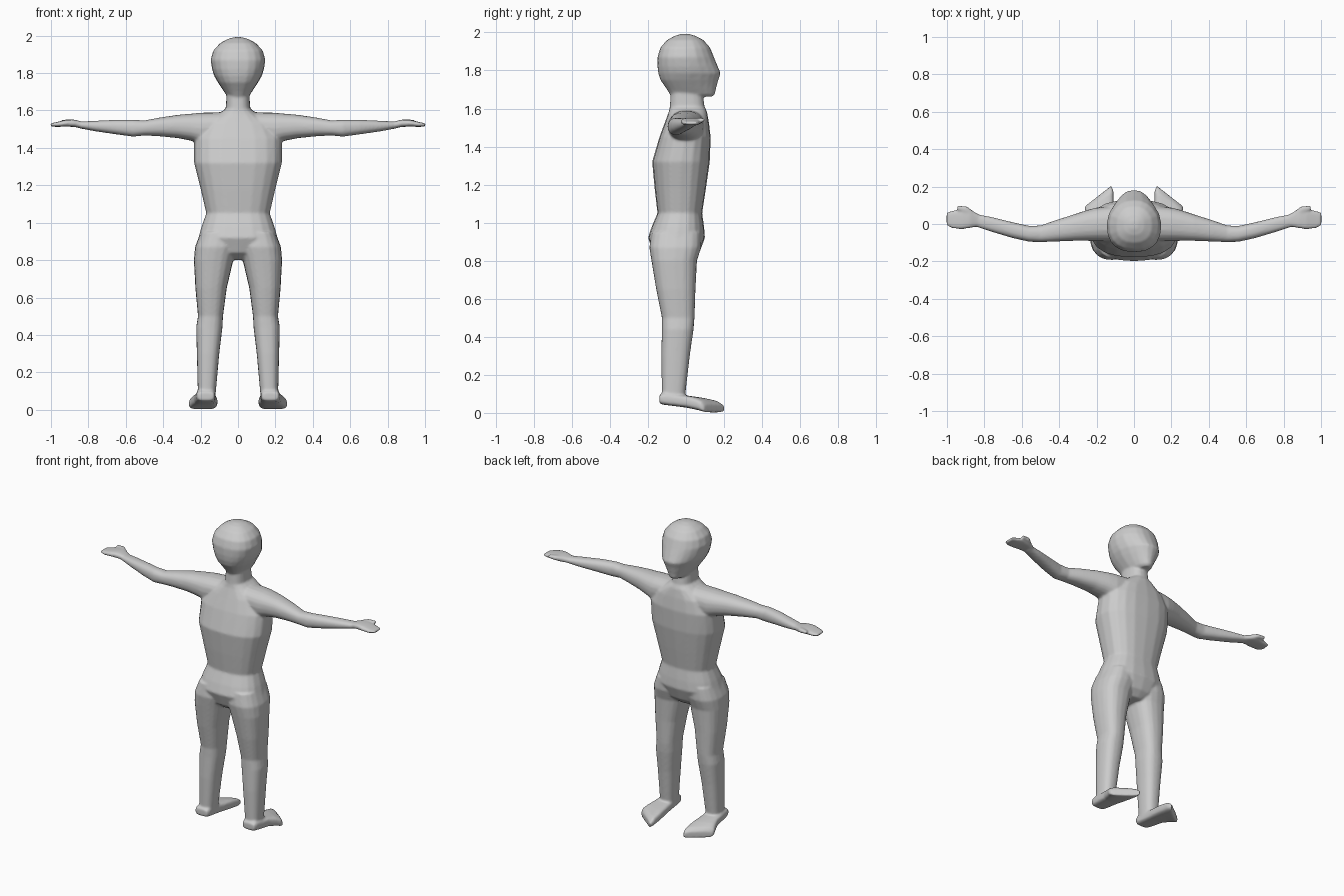
import bpy, bmesh, math

bm = bmesh.new()
N = 20


def loft(axis, sections, power=0.8, mirror=False, warp=None):
    """Closed skin through rounded sections: (position, a0, a1, b0, b1)."""
    for side in ((1, -1) if mirror else (1,)):
        rings = []
        for pos, a0, a1, b0, b1 in sections:
            ring = []
            for i in range(N):
                t = 2 * math.pi * i / N
                c, s = math.cos(t), math.sin(t)
                a = (a0 + a1) / 2 + (a1 - a0) / 2 * math.copysign(abs(c) ** power, c)
                b = (b0 + b1) / 2 + (b1 - b0) / 2 * math.copysign(abs(s) ** power, s)
                p = {'X': (pos, a, b), 'Y': (a, pos, b), 'Z': (a, b, pos)}[axis]
                if warp:
                    p = warp(*p)
                ring.append(bm.verts.new((p[0] * side, p[1], p[2])))
            rings.append(ring)
        for r, q in zip(rings, rings[1:]):
            for i in range(N):
                j = (i + 1) % N
                bm.faces.new((r[i], r[j], q[j], q[i]))
        bm.faces.new(rings[0][::-1])
        bm.faces.new(rings[-1])


def centred(rows):
    return [(z, -w, w, y0, y1) for z, w, y0, y1 in rows]


# Torso and neck: height, half width, back, front
loft('Z', centred([
    (0.80, 0.06, -0.12, 0.03), (0.84, 0.15, -0.17, 0.07),
    (0.92, 0.212, -0.20, 0.10), (0.98, 0.195, -0.18, 0.095),
    (1.05, 0.17, -0.15, 0.085), (1.18, 0.20, -0.165, 0.105),
    (1.32, 0.235, -0.178, 0.125), (1.45, 0.235, -0.14, 0.13),
    (1.53, 0.19, -0.11, 0.12), (1.585, 0.10, -0.09, 0.11),
    (1.61, 0.066, -0.085, 0.098), (1.70, 0.06, -0.08, 0.085)]), 0.8)

# Head, narrowing toward the face
loft('Z', centred([
    (1.663, 0.04, -0.05, 0.14), (1.675, 0.058, -0.085, 0.153),
    (1.70, 0.075, -0.10, 0.157), (1.75, 0.108, -0.135, 0.17),
    (1.785, 0.128, -0.146, 0.183), (1.82, 0.139, -0.15, 0.168),
    (1.87, 0.147, -0.15, 0.147), (1.92, 0.133, -0.135, 0.127),
    (1.96, 0.096, -0.10, 0.092), (1.982, 0.055, -0.06, 0.05),
    (1.992, 0.02, -0.025, 0.015)]), 0.82,
    warp=lambda x, y, z: (x * (1 - 1.8 * max(0, y - 0.03)), y, z))

# Legs: height, inner, outer, back, front
loft('Z', [
    (0.05, 0.122, 0.215, -0.132, 0.0), (0.10, 0.118, 0.215, -0.127, -0.003),
    (0.30, 0.10, 0.22, -0.13, 0.02), (0.44, 0.083, 0.224, -0.127, 0.04),
    (0.50, 0.08, 0.214, -0.127, 0.045), (0.65, 0.06, 0.228, -0.157, 0.05),
    (0.80, 0.025, 0.236, -0.182, 0.058), (0.87, 0.005, 0.23, -0.193, 0.08),
    (0.95, 0.01, 0.20, -0.18, 0.08)], 0.8, True)

# Feet, with toes slanting back toward the outside
loft('Y', [
    (-0.14, 0.13, 0.215, 0.05, 0.095), (-0.12, 0.122, 0.222, 0.043, 0.105),
    (0.0, 0.118, 0.235, 0.028, 0.092), (0.10, 0.11, 0.252, 0.014, 0.08),
    (0.17, 0.11, 0.264, 0.004, 0.066), (0.205, 0.12, 0.262, 0.0, 0.045)],
    0.55, True,
    lambda x, y, z: (x, y - 3.8 * (x - 0.12) * max(0, y), z))

# Arms: reach, back, front, bottom, top
loft('X', [
    (0.06, -0.09, 0.10, 1.44, 1.592), (0.20, -0.092, 0.088, 1.42, 1.588),
    (0.25, -0.09, 0.075, 1.438, 1.583), (0.32, -0.09, 0.052, 1.452, 1.577),
    (0.42, -0.094, 0.02, 1.462, 1.562), (0.50, -0.097, -0.008, 1.466, 1.547),
    (0.56, -0.095, -0.01, 1.46, 1.55), (0.65, -0.075, 0.01, 1.472, 1.55),
    (0.76, -0.042, 0.037, 1.488, 1.545), (0.85, -0.013, 0.055, 1.505, 1.54)],
    0.85, True)

# Hands
loft('X', [
    (0.83, -0.012, 0.052, 1.505, 1.54), (0.88, -0.022, 0.08, 1.512, 1.552),
    (0.92, -0.028, 0.078, 1.514, 1.55), (0.97, -0.024, 0.072, 1.512, 1.538),
    (1.002, -0.008, 0.062, 1.515, 1.531)], 0.7, True)

# Thumbs
loft('X', [
    (0.86, 0.03, 0.07, 1.516, 1.545), (0.895, 0.055, 0.095, 1.524, 1.553),
    (0.945, 0.075, 0.099, 1.53, 1.55)], 0.8, True)

bmesh.ops.recalc_face_normals(bm, faces=bm.faces)
mesh = bpy.data.meshes.new("body")
bm.to_mesh(mesh)
bm.free()
body = bpy.data.objects.new("body", mesh)
bpy.context.collection.objects.link(body)

# Fuse the parts into one skin and soften the joins
fuse = body.modifiers.new("fuse", 'REMESH')
fuse.mode = 'VOXEL'
fuse.voxel_size = 0.0065
fuse.use_smooth_shade = True
soften = body.modifiers.new("soften", 'SMOOTH')
soften.factor = 0.5
soften.iterations = 8

grey = bpy.data.materials.new("plain grey")
grey.diffuse_color = (0.6, 0.6, 0.6, 1)
mesh.materials.append(grey)
